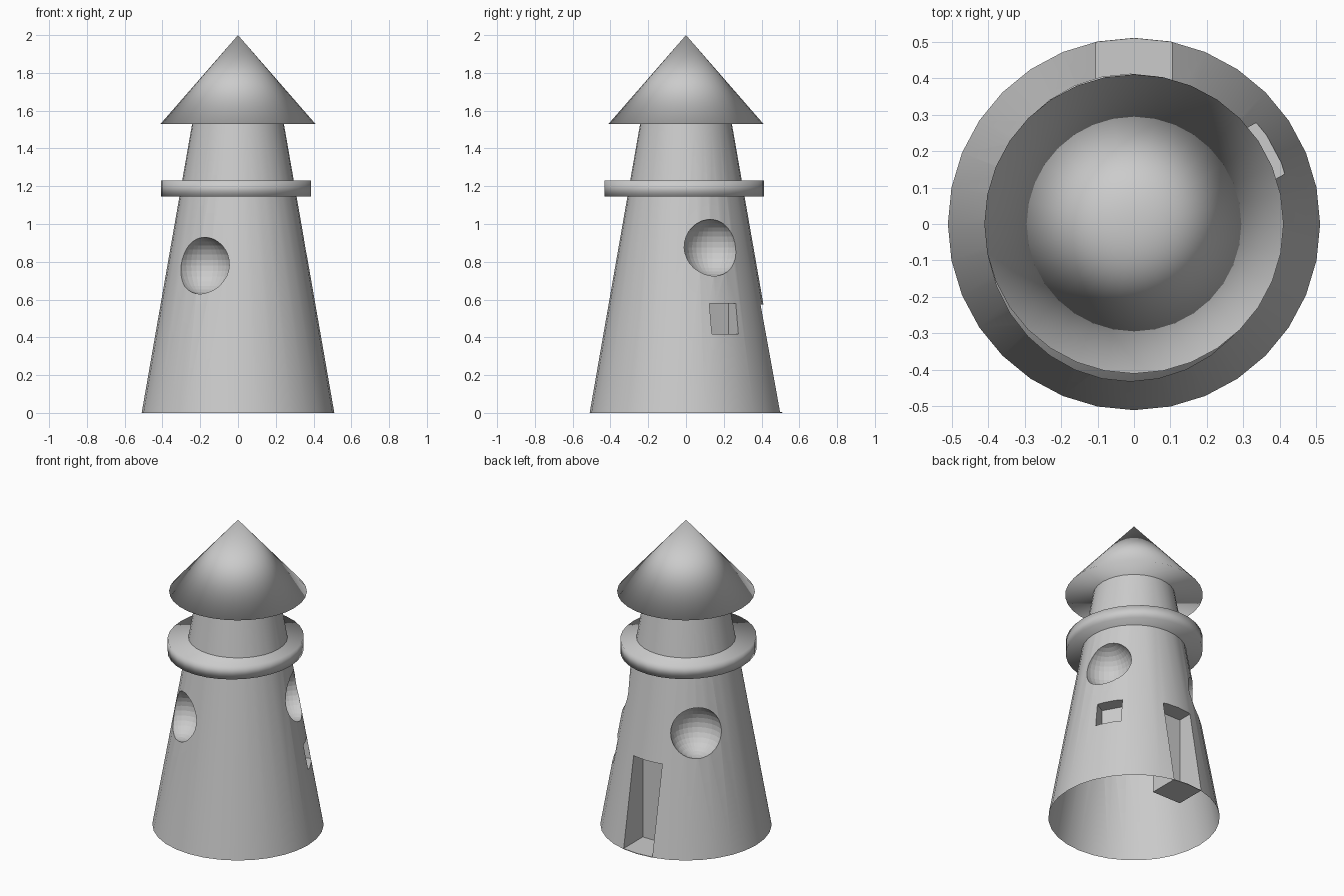
import bpy, bmesh, math
from mathutils import Matrix, Vector

if "Cube" in bpy.data.objects:
    bpy.data.objects.remove(bpy.data.objects["Cube"])

grey = bpy.data.materials.new("stone_grey")
grey.diffuse_color = (0.6, 0.6, 0.6, 1)
grey.use_nodes = True
grey.node_tree.nodes["Principled BSDF"].inputs["Base Color"].default_value = grey.diffuse_color

BASE_R, TOP_R, TOP_Z = 0.51, 0.243, 1.53


def wall_radius(z):
    return BASE_R + (TOP_R - BASE_R) * z / TOP_Z


def add_object(name, bm, smooth):
    bmesh.ops.recalc_face_normals(bm, faces=bm.faces)
    for f in bm.faces:
        f.smooth = smooth
    me = bpy.data.meshes.new(name)
    bm.to_mesh(me)
    bm.free()
    me.materials.append(grey)
    ob = bpy.data.objects.new(name, me)
    bpy.context.collection.objects.link(ob)
    return ob


def frustum(name, r1, r2, z1, z2, center=(0, 0), scale=(1, 1)):
    bm = bmesh.new()
    m = (Matrix.Translation((center[0], center[1], (z1 + z2) / 2))
         @ Matrix.Diagonal((scale[0], scale[1], 1, 1)))
    bmesh.ops.create_cone(bm, cap_ends=True, segments=32, radius1=r1,
                          radius2=r2, depth=z2 - z1, matrix=m)
    return add_object(name, bm, True)


def box_cutter(name, angle, r_in, r_out, width, z1, z2):
    bm = bmesh.new()
    m = (Matrix.Rotation(math.radians(angle), 4, 'Z')
         @ Matrix.Translation(((r_in + r_out) / 2, 0, (z1 + z2) / 2))
         @ Matrix.Diagonal((r_out - r_in, width, z2 - z1, 1)))
    bmesh.ops.create_cube(bm, size=1, matrix=m)
    return add_object(name, bm, False)


def ball_cutter(name, angle, z, radius):
    bm = bmesh.new()
    a, r = math.radians(angle), wall_radius(z)
    m = Matrix.Translation((r * math.cos(a), r * math.sin(a), z))
    bmesh.ops.create_uvsphere(bm, u_segments=32, v_segments=16,
                              radius=radius, matrix=m)
    return add_object(name, bm, False)


# Tapered tower with recessed door, square window and round windows
tower = frustum("tower", BASE_R, TOP_R, 0, TOP_Z)
cutters = [
    box_cutter("door_cutter", 90, 0.30, 0.7, 0.208, 0.004, 0.575),
    box_cutter("square_window_cutter", 29, 0.32, 0.6, 0.16, 0.417, 0.578),
    ball_cutter("front_round_window_cutter", 239.5, 0.78, 0.152),
    ball_cutter("right_round_window_cutter", 23, 0.875, 0.152),
    ball_cutter("back_round_window_cutter", 135, 0.77, 0.157),
]
for c in cutters:
    mod = tower.modifiers.new(c.name, 'BOOLEAN')
    mod.operation = 'DIFFERENCE'
    mod.solver = 'EXACT'
    mod.object = c

dg = bpy.context.evaluated_depsgraph_get()
cut_mesh = bpy.data.meshes.new_from_object(tower.evaluated_get(dg))
tower.modifiers.clear()
tower.data = cut_mesh
for c in cutters:
    bpy.data.objects.remove(c)

# The tower is an open shell: take off both end caps
bm = bmesh.new()
bm.from_mesh(cut_mesh)
caps = [f for f in bm.faces
        if all(v.co.z < 0.001 for v in f.verts)
        or all(v.co.z > TOP_Z - 0.001 for v in f.verts)]
bmesh.ops.delete(bm, geom=caps, context='FACES')
for f in bm.faces:
    f.material_index = 0
bm.to_mesh(cut_mesh)
bm.free()
cut_mesh.materials.clear()
cut_mesh.materials.append(grey)

# Gallery disc, slightly off centre and oval
frustum("gallery", 1, 1, 1.145, 1.23, center=(-0.01, -0.01), scale=(0.397, 0.422))

# Pointed roof
frustum("roof", 0.41, 0, TOP_Z, 2.0)
